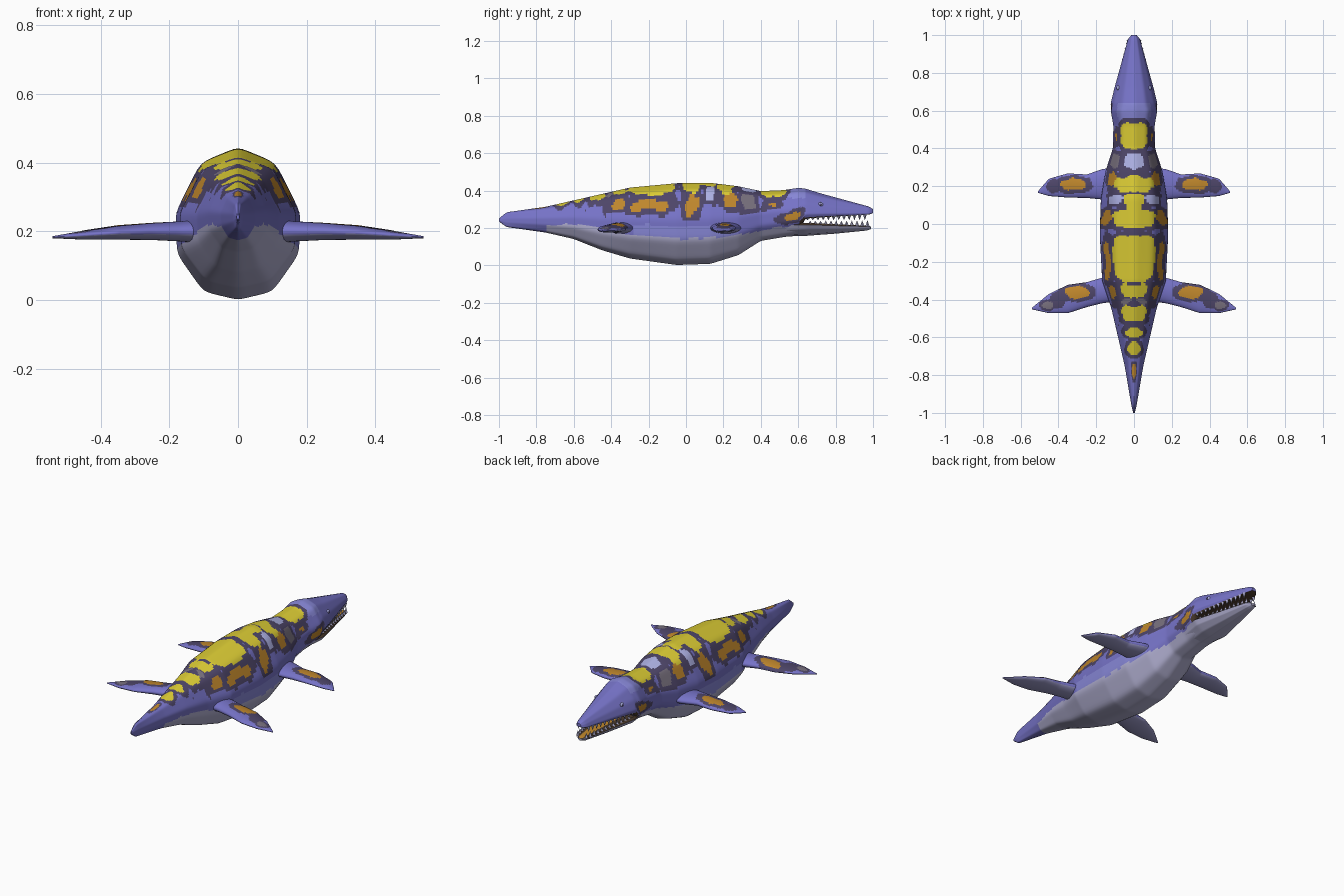
import bpy, bmesh, math
from mathutils import Matrix, Vector, noise

cube = bpy.data.objects.get("Cube")
if cube:
    bpy.data.objects.remove(cube, do_unlink=True)

# Colours (linear)
COLOURS = {
    "violet_blue": (0.18, 0.17, 0.57),
    "belly_grey": (0.44, 0.43, 0.64),
    "back_yellow": (0.72, 0.61, 0.035),
    "patch_orange": (0.52, 0.24, 0.025),
    "outline_dark": (0.075, 0.06, 0.14),
    "pale_lavender": (0.42, 0.44, 0.78),
    "flank_blue": (0.24, 0.24, 0.67),
    "muted_grey": (0.19, 0.165, 0.21),
    "mouth_brown": (0.069, 0.042, 0.025),
    "fin_grey": (0.33, 0.32, 0.58),
}
MATS = []
for mat_name, rgb in COLOURS.items():
    m = bpy.data.materials.new(mat_name)
    m.use_nodes = True
    m.diffuse_color = (*rgb, 1)
    m.node_tree.nodes["Principled BSDF"].inputs["Base Color"].default_value = (*rgb, 1)
    MATS.append(m)
BLUE, BELLY, YELLOW, ORANGE, DARK, LAVENDER, FLANK, GREY, BROWN, FIN = range(len(MATS))


def finish(bm, name, smooth=True):
    mesh = bpy.data.meshes.new(name)
    bm.to_mesh(mesh)
    bm.free()
    for m in MATS:
        mesh.materials.append(m)
    obj = bpy.data.objects.new(name, mesh)
    bpy.context.collection.objects.link(obj)
    if smooth:
        bpy.ops.object.select_all(action="DESELECT")
        obj.select_set(True)
        bpy.context.view_layer.objects.active = obj
        bpy.ops.object.shade_smooth_by_angle(angle=math.radians(40))


def lerp_table(table, t):
    """Linear lookup in rows keyed by their first value."""
    for a, b in zip(table, table[1:]):
        if t <= b[0]:
            k = (t - a[0]) / (b[0] - a[0])
            return [p + (q - p) * k for p, q in zip(a, b)]
    return list(table[-1])


def wobble(c, scale):
    """Two octaves of mirrored noise for ragged colour edges."""
    p = Vector((abs(c.x), c.y, c.z)) * scale
    return noise.noise(p) + .5 * noise.noise(p * 2.3)


def loft(name, rings, paint, soften=0):
    """Skin closed rings, then colour each face by rule."""
    bm = bmesh.new()
    rows = [[bm.verts.new(p) for p in ring] for ring in rings]
    n = len(rows[0])
    faces = []
    for a, b in zip(rows, rows[1:]):
        for j in range(n):
            k = (j + 1) % n
            u = (j + 0.5) / (n / 2)
            faces.append((bm.faces.new((a[j], a[k], b[k], b[j])), min(u, 2 - u)))
    for row in (rows[0], rows[-1]):
        faces.append((bm.faces.new(row), 0.5))
    inner = [v for row in rows[3:-3] for v in row]
    for _ in range(soften):
        bmesh.ops.smooth_vert(bm, verts=inner, factor=0.5,
                              use_axis_x=True, use_axis_y=False, use_axis_z=True)
    bmesh.ops.recalc_face_normals(bm, faces=bm.faces[:])
    bm.normal_update()
    for f, u in faces:
        f.material_index = paint(f.calc_center_median(), f.normal, u)
    finish(bm, name)


# Half cross-sections, top to bottom: (width share, height share)
TRUNK = [(0, 1), (.6, .9), (1, .57), (.97, .3), (.55, .055), (0, 0)]
SNOUT = [(0, 1), (.5, .86), (.85, .5), (1, .15), (.9, 0), (0, 0)]
JAW = [(x, 1 - h) for x, h in reversed(SNOUT)]
HALF = 40


def section_ring(y, top, low, width, blend, first, second):
    ring = []
    for j in range(2 * HALF):
        u = min(j, 2 * HALF - j) / HALF * 5
        i = min(int(u), 4)
        k = u - i
        pts = []
        for s in (first, second):
            pts.append([s[i][c] + (s[i + 1][c] - s[i][c]) * k for c in (0, 1)])
        x, h = [p + (q - p) * blend for p, q in zip(*pts)]
        ring.append((x * width * (1 if j <= HALF else -1), y, low + h * (top - low)))
    return ring


# Body and upper jaw: y, top, bottom, half width, snout blend
BODY = [
    (-1, .25, .235, .004, 0), (-.96, .285, .205, .014, 0), (-.75, .315, .175, .05, 0),
    (-.6, .35, .14, .085, 0), (-.45, .385, .08, .12, 0), (-.3, .42, .035, .17, 0),
    (-.05, .444, 0, .183, 0), (.13, .446, .006, .177, 0), (.28, .427, .053, .152, 0),
    (.4, .4, .13, .113, 0), (.52, .405, .15, .11, 0), (.6, .417, .16, .124, 0),
    (.635, .414, .25, .126, 1), (.72, .387, .257, .105, 1), (.98, .315, .272, .032, 1),
    (1, .3, .28, .014, 1)]
# Lower jaw: y, top, bottom, half width
LOWER = [(.5, .226, .154, .09), (.64, .228, .158, .115), (.8, .22, .17, .075),
         (.97, .212, .187, .033), (.99, .208, .195, .015)]

# Markings: y, distance round the flank (0 spine, 1 keel), half sizes, colour
MARKS = [
    (.465, 0, .07, .24, YELLOW), (.325, 0, .042, .15, LAVENDER), (.215, 0, .043, .2, YELLOW),
    (.1, 0, .06, .09, YELLOW), (.03, 0, .045, .21, YELLOW), (-.18, 0, .12, .235, YELLOW),
    (-.355, 0, .03, .2, YELLOW), (-.475, 0, .045, .17, YELLOW), (-.57, 0, .02, .12, YELLOW),
    (-.665, 0, .035, .14, YELLOW), (-.78, 0, .04, .07, ORANGE),
    (-.2, .3, .085, .05, ORANGE), (.03, .31, .035, .07, ORANGE), (.24, .27, .03, .05, ORANGE),
    (-.36, .27, .03, .04, ORANGE), (.46, .31, .03, .04, ORANGE), (.56, .52, .06, .06, ORANGE),
    (.34, .27, .035, .08, GREY), (.13, .2, .02, .05, LAVENDER), (-.41, .1, .012, .09, GREY)]


def paint_body(c, n, u):
    wob = wobble(c, 13) * .024
    if c.y > .61 and n.z < -.5:
        return BROWN
    best, colour = 1, BLUE
    for y, mid, ry, ru, tone in MARKS:
        k = (abs((c.y - y) / ry) ** 2.6 + abs((u - mid) / ru) ** 2.6) ** (1 / 2.6)
        d = (k - 1) * min(ry, ru * .6) + wob
        if d < best:
            best, colour = d, tone
    if best < 0:
        return colour
    if best < .025:
        return DARK
    line = min(.145 + .25 * c.y ** 2, .215) + wob * .6
    if c.z < line and -.75 < c.y < .625:
        return BELLY
    if c.z < line + .06 and abs(c.y) < .28 or c.z > .36 and .55 < c.y < .64:
        return FLANK
    return BLUE


def paint_jaw(c, n, u):
    if n.z > .6:
        return ORANGE if abs(c.x) < .5 * lerp_table(LOWER, c.y)[3] else BROWN
    return BELLY


ROWS = 300
loft("body", [section_ring(*lerp_table(BODY, -1 + 2 * i / ROWS), TRUNK, SNOUT)
              for i in range(ROWS + 1)], paint_body, soften=5)
loft("lower_jaw", [section_ring(*lerp_table(LOWER, .5 + .49 * i / 40), 0, JAW, JAW)
                   for i in range(41)], paint_jaw)

# Teeth: alternating upper and lower rows along the jaw edges
bm = bmesh.new()
COUNT = 24
for i in range(COUNT):
    y = .65 + .32 * i / (COUNT - 1)
    roof, floor = lerp_table(BODY, y), lerp_table(LOWER, y)
    size = (roof[2] - floor[1]) * .55
    upper = i % 2 == 0
    z = roof[2] - size / 2 + .003 if upper else floor[1] + size / 2 - .003
    x = (roof if upper else floor)[3] * .84
    turn = Matrix.Rotation(math.pi if upper else 0, 4, "X")
    for side in (1, -1):
        bmesh.ops.create_cone(bm, segments=4, radius1=.011, radius2=0, depth=size,
                              cap_ends=True,
                              matrix=Matrix.Translation((side * x, y, z)) @ turn)
for f in bm.faces:
    f.material_index = BELLY
finish(bm, "teeth", smooth=False)

# Flippers: x, leading y, trailing y, height, half thickness
FRONT = [(.1, .3, .12, .2, .034), (.17, .29, .13, .2, .029), (.25, .262, .138, .2, .025),
         (.35, .268, .14, .198, .02), (.45, .24, .148, .19, .013), (.508, .174, .165, .183, .003)]
REAR = [(.1, -.28, -.41, .2, .034), (.17, -.285, -.42, .2, .029), (.25, -.308, -.44, .2, .025),
        (.35, -.322, -.472, .196, .02), (.45, -.37, -.472, .189, .013),
        (.54, -.443, -.452, .183, .003)]


def flipper(name, table, side, spots):
    def paint(c, n, u):
        if n.z < -.6:
            return FIN
        if n.z < -.1:
            return BLUE
        wob = wobble(c, 18) * .25
        best, colour = 9, BLUE
        for x, y, rx, ry, tone in spots:
            d = math.hypot((abs(c.x) - x) / rx, (c.y - y) / ry) + wob
            if d < best:
                best, colour = d, tone
        return colour if best < 1 else DARK if best < 1.55 else BLUE

    start, end = table[0][0], table[-1][0]
    rings = []
    for i in range(61):
        x, lead, trail, z, thick = lerp_table(table, start + (end - start) * i / 60)
        rings.append([(side * x, (lead + trail) / 2 + (lead - trail) / 2 * math.cos(a),
                       z + thick * math.sin(a))
                      for a in (math.tau * j / 40 for j in range(40))])
    loft(name, rings, paint)


for label, side in (("left", 1), ("right", -1)):
    flipper(label + "_front_flipper", FRONT, side,
            [(.32, .208, .065, .032, ORANGE), (.425, .2, .025, .025, DARK)])
    flipper(label + "_rear_flipper", REAR, side,
            [(.305, -.362, .07, .034, ORANGE), (.46, -.43, .03, .02, GREY),
             (.4, -.4, .03, .03, DARK)])

    # Eyes: pale disc with a dark pupil
    for part, radius, out, tone in (("eye", .013, 0, LAVENDER), ("pupil", .008, .004, DARK)):
        bm = bmesh.new()
        place = Matrix.Translation((side * (.084 + out), .72, .325))
        bmesh.ops.create_uvsphere(bm, u_segments=12, v_segments=8, radius=radius,
                                  matrix=place @ Matrix.Diagonal((.6, 1, 1, 1)))
        for f in bm.faces:
            f.material_index = tone
        finish(bm, label + "_" + part)
